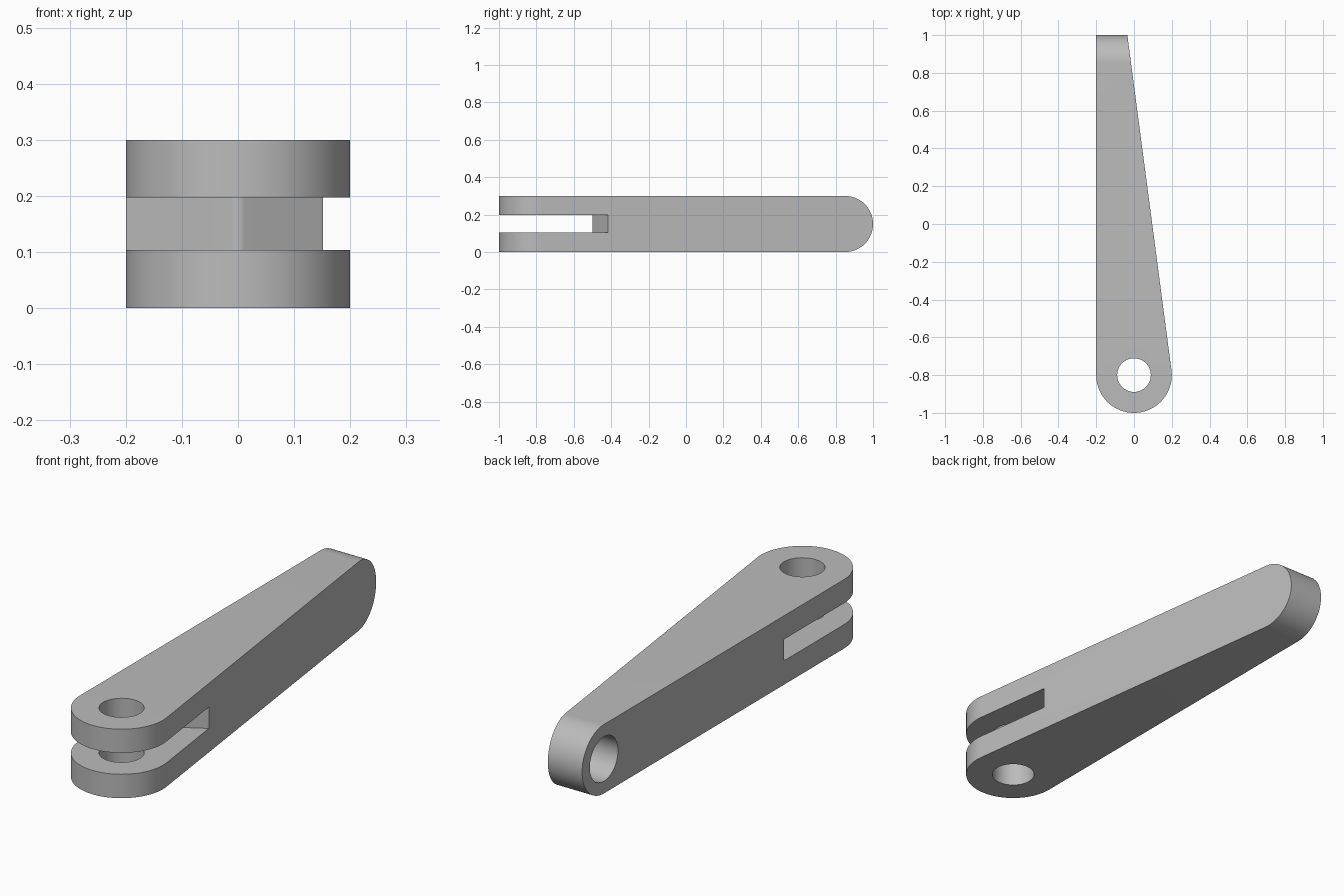
import bpy, bmesh
from math import sin, cos, tan, pi, radians
from mathutils import Vector

if "Cube" in bpy.data.objects:
    bpy.data.objects.remove(bpy.data.objects["Cube"], do_unlink=True)

grey = bpy.data.materials.new("plain grey")
grey.use_nodes = True
colour = (0.5, 0.5, 0.5, 1)
grey.diffuse_color = colour
grey.node_tree.nodes["Principled BSDF"].inputs["Base Color"].default_value = colour


def arc(cx, cy, r, start, end, steps):
    """Points on an arc, angles in degrees."""
    angles = [radians(start + (end - start) * i / steps) for i in range(steps + 1)]
    return [(cx + r * cos(a), cy + r * sin(a)) for a in angles]


def prism(name, points, low, high, axis="Z"):
    """Extrude a flat profile: (x, y) along Z, or (y, z) along X."""
    place = (lambda p: (p[0], p[1], low)) if axis == "Z" else (lambda p: (low, p[0], p[1]))
    travel = Vector((0, 0, high - low)) if axis == "Z" else Vector((high - low, 0, 0))
    bm = bmesh.new()
    face = bm.faces.new([bm.verts.new(place(p)) for p in points])
    top = bmesh.ops.extrude_face_region(bm, geom=[face])["geom"]
    bmesh.ops.translate(bm, vec=travel, verts=[g for g in top if isinstance(g, bmesh.types.BMVert)])
    bmesh.ops.recalc_face_normals(bm, faces=bm.faces)
    mesh = bpy.data.meshes.new(name)
    bm.to_mesh(mesh)
    bm.free()
    mesh.materials.append(grey)
    obj = bpy.data.objects.new(name, mesh)
    bpy.context.collection.objects.link(obj)
    return obj


def combine(target, cutter, operation):
    """Apply a boolean and discard the cutter."""
    cutter.hide_render = True
    mod = target.modifiers.new(cutter.name, "BOOLEAN")
    mod.operation, mod.solver, mod.object = operation, "EXACT", cutter
    bpy.context.view_layer.objects.active = target
    bpy.ops.object.modifier_apply(modifier=mod.name)
    bpy.data.objects.remove(cutter, do_unlink=True)


# Tapered arm with a round eye end
width, pivot, taper = 0.2, -0.8, 7.5
outline = arc(0, pivot, width, -180, taper, 56)
edge_x, edge_y = outline[-1]
outline += [(edge_x - (1 - edge_y) * tan(radians(taper)), 1), (-width, 1)]
arm = prism("lever_arm", outline, 0, 0.3)

# Side profile rounds the narrow end
side = arc(0.85, 0.15, 0.15, -90, 90, 40) + [(-1.2, 0.3), (-1.2, 0)]
side = [(y, z if 0.001 < z < 0.299 or y > 0.8 else (0.4 if z > 0.1 else -0.1)) for y, z in side]
side[-2:] = [(0.85, 0.4), (-1.2, 0.4), (-1.2, -0.1), (0.85, -0.1)]
combine(arm, prism("end_rounding", side, -0.5, 0.5, "X"), "INTERSECT")

# Fork slot ending in a blunt wedge
tip, slope = 0.025, tan(radians(30))
nose = arc(0, -0.5 + tip, tip, -60, -120, 8)
back = nose[0][1] + (0.3 - nose[0][0]) * slope
slot = [(-0.3, -1.2), (0.3, -1.2), (0.3, back)] + nose + [(-0.3, back)]
combine(arm, prism("fork_slot", slot, 0.104, 0.197), "DIFFERENCE")

# Pivot hole through both fork cheeks, blind hole in the flat side
hole = arc(0, pivot, 0.089, 0, 360, 48)[:-1]
combine(arm, prism("pivot_hole", hole, -0.1, 0.4), "DIFFERENCE")
pin = arc(0.85, 0.15, 0.097, 0, 360, 48)[:-1]
combine(arm, prism("pin_hole", pin, -0.3, -0.08, "X"), "DIFFERENCE")

# Smooth the curves and keep the edges crisp
bpy.ops.object.select_all(action="DESELECT")
arm.select_set(True)
bpy.context.view_layer.objects.active = arm
bpy.ops.object.shade_smooth_by_angle(angle=radians(25))
